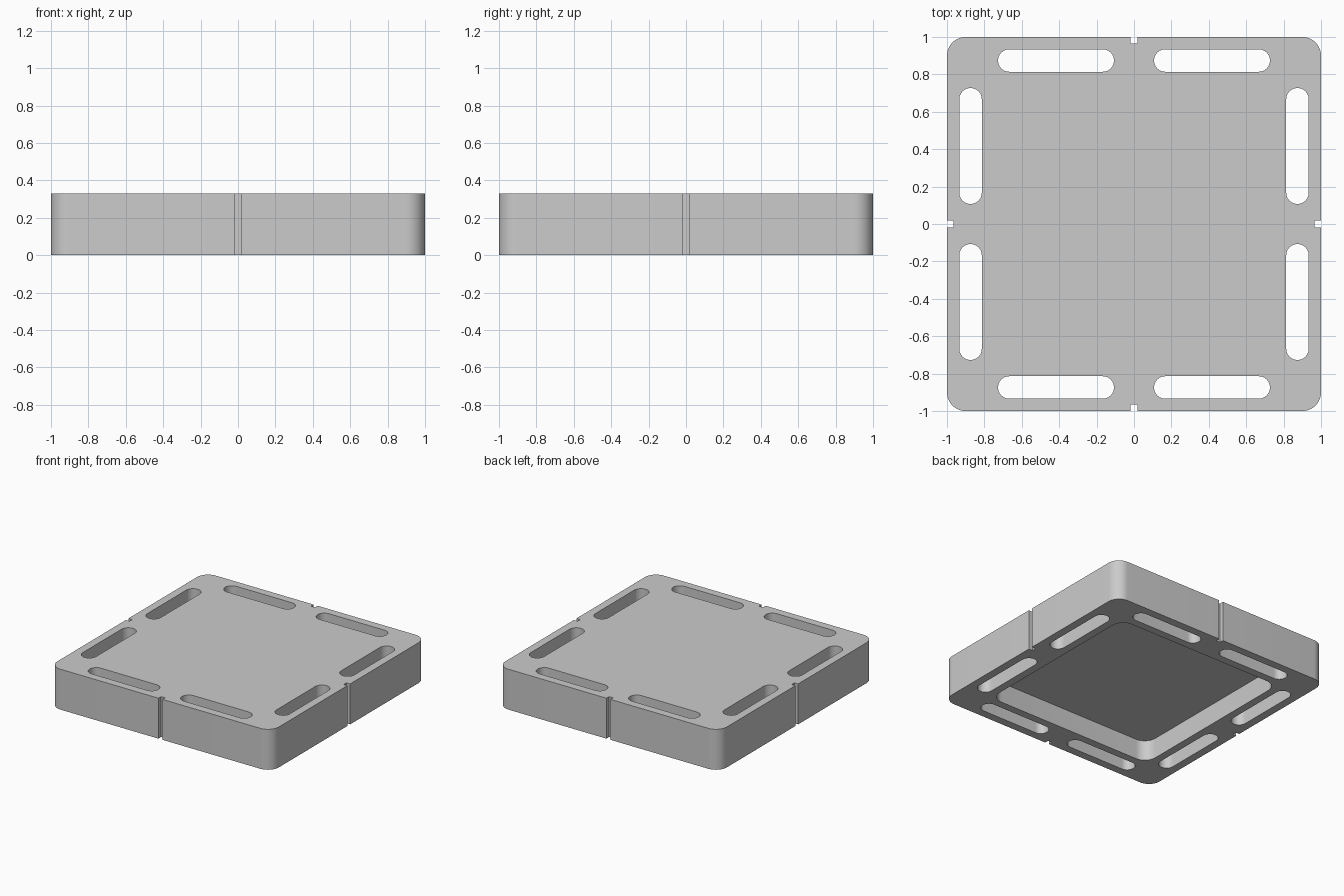
import bpy, bmesh
from math import sin, cos, pi, radians

cube = bpy.data.objects.get("Cube")
if cube:
    bpy.data.objects.remove(cube, do_unlink=True)

HEIGHT = 0.33
POCKET_DEPTH = 0.165
STEPS = 12

grey = bpy.data.materials.new("light grey")
grey.use_nodes = True
colour = (0.6, 0.6, 0.6, 1)
grey.diffuse_color = colour
grey.node_tree.nodes["Principled BSDF"].inputs["Base Color"].default_value = colour


def add_prism(bm, centre, half, radius, z0, z1):
    """Add a closed upright prism with a rounded-rectangle outline."""
    pts = []
    for i, (sx, sy) in enumerate([(1, 1), (-1, 1), (-1, -1), (1, -1)]):
        cx = centre[0] + sx * (half[0] - radius)
        cy = centre[1] + sy * (half[1] - radius)
        for k in range(STEPS + 1 if radius else 1):
            a = (i + k / STEPS) * pi / 2
            pts.append((cx + radius * cos(a), cy + radius * sin(a)))
    # drop coincident points where two arcs meet
    pts = [p for i, p in enumerate(pts)
           if abs(p[0] - pts[i - 1][0]) + abs(p[1] - pts[i - 1][1]) > 1e-5]
    low = [bm.verts.new((x, y, z0)) for x, y in pts]
    high = [bm.verts.new((x, y, z1)) for x, y in pts]
    bm.faces.new(low[::-1])
    bm.faces.new(high)
    for i in range(len(pts)):
        bm.faces.new((low[i - 1], low[i], high[i], high[i - 1]))


def make_object(name, bm):
    mesh = bpy.data.meshes.new(name)
    bm.to_mesh(mesh)
    bm.free()
    mesh.materials.append(grey)
    obj = bpy.data.objects.new(name, mesh)
    bpy.context.collection.objects.link(obj)
    return obj


# Rounded square block
bm = bmesh.new()
add_prism(bm, (0, 0), (1, 1), 0.1, 0, HEIGHT)
body = make_object("tray_block", bm)

# Cutters: underside pocket, eight through slots, four edge notches
bm = bmesh.new()
add_prism(bm, (0, 0), (0.75, 0.75), 0.1, -0.1, POCKET_DEPTH)
for side in (-1, 1):
    for end in (-1, 1):
        across, along = side * 0.874, end * 0.417
        add_prism(bm, (along, across), (0.31, 0.06), 0.06, -0.1, HEIGHT + 0.1)
        add_prism(bm, (across, along), (0.06, 0.31), 0.06, -0.1, HEIGHT + 0.1)
    add_prism(bm, (side, 0), (0.034, 0.018), 0, -0.1, HEIGHT + 0.1)
    add_prism(bm, (0, side), (0.018, 0.034), 0, -0.1, HEIGHT + 0.1)
cutter = make_object("slot_cutter", bm)
cutter.hide_render = True

cut = body.modifiers.new("cut openings", "BOOLEAN")
cut.operation = "DIFFERENCE"
cut.solver = "EXACT"
cut.object = cutter

# Apply the cut, then smooth only the rounded walls
bpy.ops.object.select_all(action="DESELECT")
body.select_set(True)
bpy.context.view_layer.objects.active = body
bpy.ops.object.modifier_apply(modifier=cut.name)
bpy.data.objects.remove(cutter, do_unlink=True)
bpy.ops.object.shade_smooth_by_angle(angle=radians(30))
